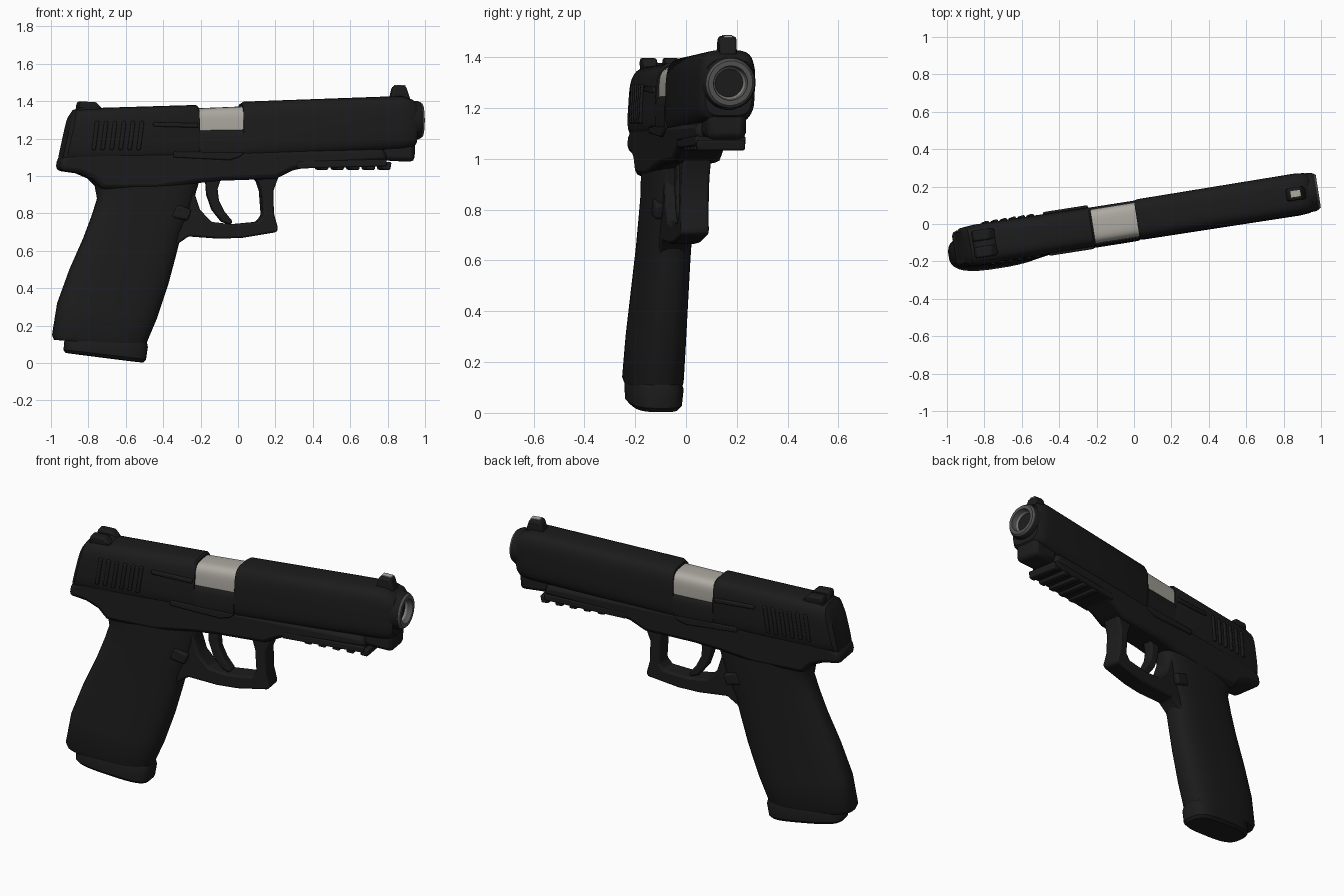
import bpy, bmesh, math
from mathutils import Matrix, Vector

# Local frame: x along the barrel, y across, z up; TURN swings it a little about z
TURN = Matrix(((1, -0.155, 0, 0), (0.157, 0.988, 0.03, -0.018), (0, 0, 1, 0), (0, 0, 0, 1)))


def material(name, rgb):
    m = bpy.data.materials.new(name)
    m.diffuse_color = (*rgb, 1)
    return m


BLACK = material("black", (0.0115, 0.0115, 0.012))
STEEL = material("light_steel", (0.42, 0.40, 0.36))
GREY = material("dark_steel", (0.085, 0.085, 0.085))
BORE = material("bore_steel", (0.24, 0.22, 0.20))


def finish(name, bm, mats=(BLACK,), bevel=0, angle=35):
    bm.transform(TURN)
    bmesh.ops.recalc_face_normals(bm, faces=bm.faces)
    me = bpy.data.meshes.new(name)
    bm.to_mesh(me)
    bm.free()
    ob = bpy.data.objects.new(name, me)
    bpy.context.collection.objects.link(ob)
    for m in mats:
        me.materials.append(m)
    bpy.ops.object.select_all(action='DESELECT')
    ob.select_set(True)
    bpy.context.view_layer.objects.active = ob
    bpy.ops.object.shade_smooth_by_angle(angle=math.radians(angle))
    if bevel:
        b = ob.modifiers.new("bevel", 'BEVEL')
        b.width, b.segments = bevel, 2
    return ob


def loft(name, stations, e=4, mats=(BLACK,), bands=None, n=32):
    """Superellipse rings; each station is (px, pz, qx, qz, half_width)."""
    bm = bmesh.new()
    rings = []
    for px, pz, qx, qz, w in stations:
        ring = []
        for i in range(n):
            t = 2 * math.pi * (i + 0.5) / n
            c, s = math.cos(t), math.sin(t)
            u = math.copysign(abs(c) ** (2 / e), c)
            v = math.copysign(abs(s) ** (2 / e), s)
            ring.append(bm.verts.new(((px + qx) / 2 + u * (qx - px) / 2, v * w,
                                      (pz + qz) / 2 + u * (qz - pz) / 2)))
        rings.append(ring)
    for k, (a, b) in enumerate(zip(rings, rings[1:])):
        for i in range(n):
            j = (i + 1) % n
            f = bm.faces.new((a[i], a[j], b[j], b[i]))
            f.material_index = bands[k] if bands else 0
    bm.faces.new(rings[0])
    bm.faces.new(rings[-1]).material_index = bands[-1] if bands else 0
    return finish(name, bm, mats)


def along(rows):
    """Stations standing upright at x: (x, bottom, top, half_width)."""
    return [(x, b, x, t, w) for x, b, t, w in rows]


def prism(name, pts, y0, y1, bevel=0.012, mats=(BLACK,)):
    """Side outline (x, z) extruded across from y0 to y1."""
    bm = bmesh.new()
    f = bm.faces.new([bm.verts.new((x, y0, z)) for x, z in pts])
    r = bmesh.ops.extrude_face_region(bm, geom=[f])
    bmesh.ops.translate(bm, vec=Vector((0, y1 - y0, 0)),
                        verts=[v for v in r["geom"] if isinstance(v, bmesh.types.BMVert)])
    return finish(name, bm, mats, bevel)


# Slide, with a step down for the open port
loft("slide", [
    (-0.955, 1.07, -0.90, 1.32, 0.085), (-0.935, 1.07, -0.875, 1.355, 0.105),
    (-0.85, 1.07, -0.83, 1.362, 0.11)] + along([
    (-0.23, 1.08, 1.38, 0.106), (-0.22, 1.08, 1.37, 0.103), (-0.22, 1.08, 1.262, 0.106),
    (0.015, 1.09, 1.265, 0.106), (0.015, 1.09, 1.385, 0.103), (0.035, 1.09, 1.398, 0.108),
    (0.87, 1.14, 1.428, 0.112), (0.925, 1.15, 1.41, 0.107), (0.945, 1.17, 1.39, 0.094)]), e=4)

# Exposed barrel hood in the port
loft("barrel_hood", along([(-0.225, 1.17, 1.362, 0.093), (0.02, 1.17, 1.372, 0.093)]), e=4, mats=(STEEL,))

# Muzzle: outer collar, grey rim and hollow bore
loft("muzzle", along([(x, 1.298 - r, 1.298 + r, r) for x, r in (
    (0.88, 0.108), (0.958, 0.104), (0.975, 0.096), (0.985, 0.088),
    (0.985, 0.068), (0.955, 0.062), (0.93, 0.045))]),
    e=2, mats=(BLACK, GREY, BORE), bands=[0, 0, 1, 1, 1, 2])

# Nose block under the muzzle
prism("slide_nose", [(0.76, 1.085), (0.935, 1.075), (0.94, 1.19), (0.92, 1.26), (0.83, 1.24), (0.76, 1.16)],
      -0.078, 0.078, 0.025)

# Frame with rear tang
prism("frame", [(-0.965, 1.03), (-0.955, 1.10), (-0.88, 1.13), (0.77, 1.145), (0.79, 1.08), (0.40, 1.055),
                (0.28, 1.03), (0.19, 0.985), (-0.10, 0.975), (-0.25, 0.96), (-0.45, 0.93),
                (-0.74, 0.93), (-0.79, 0.985), (-0.86, 1.015)], -0.098, 0.098, 0.025)

# Accessory rail and its teeth
prism("rail", [(0.30, 1.04), (0.78, 1.052), (0.78, 1.09), (0.30, 1.08)], -0.10, 0.10, 0.008)
for i in range(5):
    x = 0.42 + i * 0.083
    prism("rail_tooth", [(x, 1.075), (x + 0.006, 1.034), (x + 0.048, 1.032), (x + 0.056, 1.075)],
          -0.095, 0.095, 0.008)

# Grip and magazine base
loft("grip", [
    (-0.982, 0.125, -0.50, 0.085, 0.098), (-0.992, 0.15, -0.49, 0.11, 0.108),
    (-0.965, 0.32, -0.435, 0.24, 0.104), (-0.90, 0.50, -0.375, 0.42, 0.098),
    (-0.825, 0.67, -0.335, 0.57, 0.094), (-0.78, 0.79, -0.305, 0.69, 0.093),
    (-0.752, 0.88, -0.255, 0.80, 0.093), (-0.765, 0.95, -0.225, 0.92, 0.094),
    (-0.83, 1.01, -0.20, 1.0, 0.094), (-0.87, 1.06, -0.18, 1.05, 0.094)], e=2.9)
loft("magazine_base", [
    (-0.92, 0.055, -0.51, 0.003, 0.086), (-0.93, 0.07, -0.495, 0.018, 0.10),
    (-0.925, 0.125, -0.485, 0.085, 0.104), (-0.92, 0.14, -0.49, 0.11, 0.095)], e=3.2)

# Trigger guard loop
prism("trigger_guard", [
    (-0.36, 0.60), (-0.325, 0.64), (-0.27, 0.678), (-0.10, 0.665), (0.02, 0.67), (0.20, 0.70),
    (0.207, 0.72), (0.185, 0.80), (0.182, 0.92), (0.215, 1.01), (0.06, 1.0), (0.10, 0.975),
    (0.118, 0.92), (0.128, 0.79), (0.10, 0.755), (-0.04, 0.742), (-0.15, 0.755), (-0.21, 0.82),
    (-0.24, 0.91), (-0.22, 1.0), (-0.36, 1.0)], -0.056, 0.056, 0.014)

# Curved trigger
prism("trigger", [(-0.175, 1.0), (-0.168, 0.90), (-0.14, 0.82), (-0.09, 0.757), (-0.045, 0.738),
                  (-0.03, 0.755), (-0.075, 0.81), (-0.105, 0.87), (-0.112, 0.93), (-0.09, 1.0)],
      -0.03, 0.03, 0.01)

# Sights
prism("front_sight", [(0.81, 1.41), (0.825, 1.475), (0.845, 1.485), (0.895, 1.48), (0.92, 1.405)], -0.034, 0.034)
prism("front_sight_insert", [(0.838, 1.479), (0.838, 1.488), (0.892, 1.486), (0.892, 1.477)],
      -0.017, 0.017, 0, (STEEL,))
prism("rear_sight_base", [(-0.865, 1.345), (-0.85, 1.378), (-0.76, 1.378), (-0.72, 1.35)], -0.072, 0.072)

# Details repeated on both sides
for s in (-1, 1):
    def side(name, pts, inner, outer, bevel=0.006):
        a, b = sorted((s * inner, s * outer))
        prism(name, pts, a, b, bevel)
    side("rear_sight_post", [(-0.86, 1.36), (-0.85, 1.398), (-0.77, 1.396), (-0.735, 1.36)], 0.016, 0.074, 0.01)
    for i in range(6):
        x = -0.80 + i * 0.048
        side("slide_serration", [(x, 1.14), (x + 0.022, 1.14), (x + 0.042, 1.295), (x + 0.02, 1.295)], 0.09, 0.118)
    side("extractor", [(-0.47, 1.265), (-0.23, 1.258), (-0.23, 1.283), (-0.47, 1.288)], 0.09, 0.118)
    side("slide_stop", [(-0.36, 1.10), (-0.06, 1.085), (-0.01, 1.10), (0.02, 1.125), (-0.36, 1.13)], 0.08, 0.108)
    side("frame_swell", [(-0.37, 0.78), (-0.28, 0.76), (-0.26, 0.82), (-0.34, 0.85)], 0.05, 0.088, 0.012)
